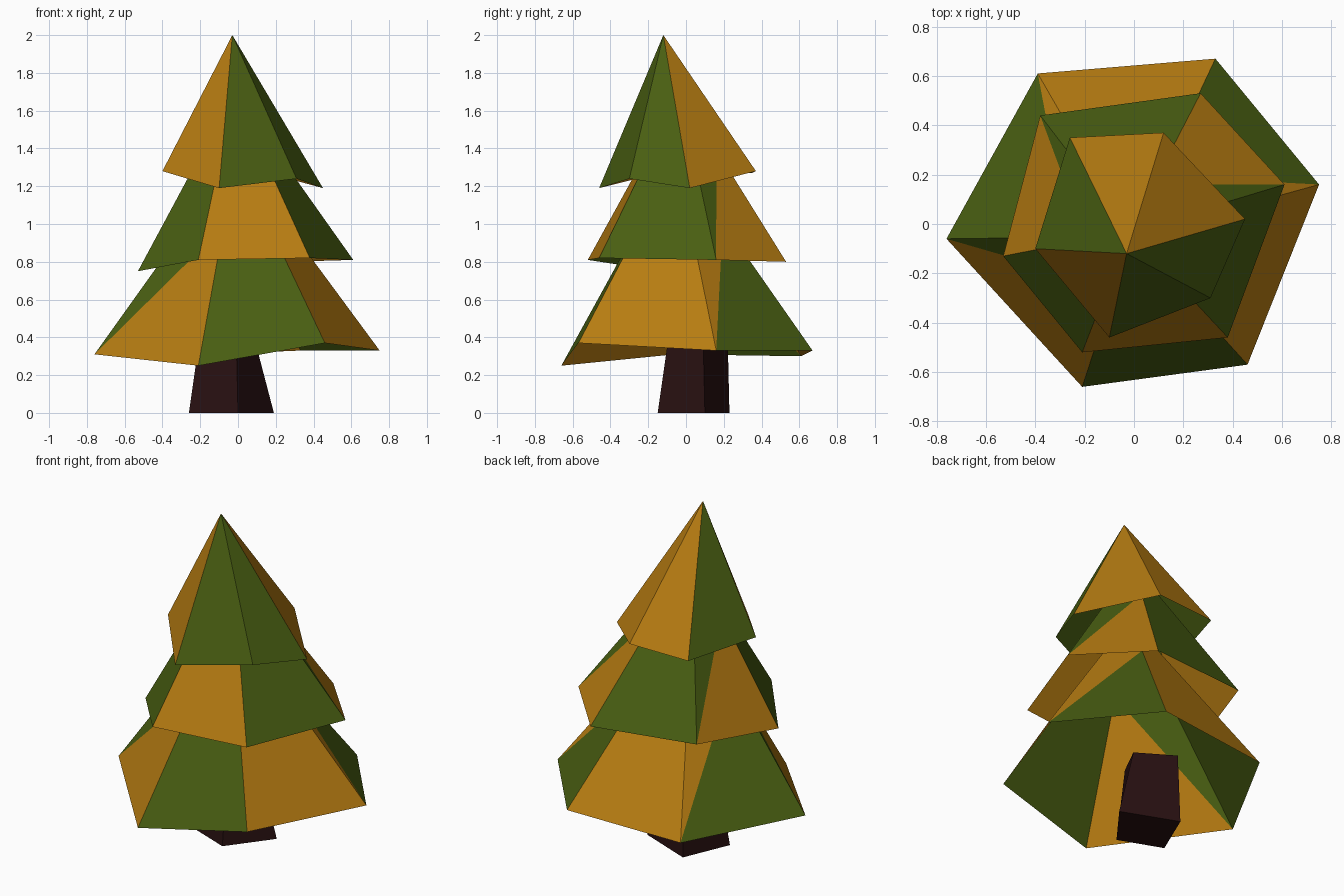
import bpy
import bmesh
from mathutils import Vector

cube = bpy.data.objects.get("Cube")
if cube:
    bpy.data.objects.remove(cube, do_unlink=True)


def material(name, rgb):
    mat = bpy.data.materials.new(name)
    mat.use_nodes = True
    color = (*rgb, 1.0)
    mat.diffuse_color = color
    bsdf = next(n for n in mat.node_tree.nodes if n.type == "BSDF_PRINCIPLED")
    bsdf.inputs["Base Color"].default_value = color
    bsdf.inputs["Roughness"].default_value = 0.9
    return mat


green = material("leaf green", (0.067, 0.114, 0.006))
orange = material("autumn orange", (0.479, 0.205, 0.006))
brown = material("dark bark", (0.021, 0.0052, 0.0056))


def finish(name, bm, mats):
    mesh = bpy.data.meshes.new(name)
    bm.to_mesh(mesh)
    bm.free()
    for mat in mats:
        mesh.materials.append(mat)
    obj = bpy.data.objects.new(name, mesh)
    bpy.context.collection.objects.link(obj)
    return obj


def tier(name, rim, tip, colors, spill=()):
    """Open hexagonal cone; on spill faces the previous colour runs over the edge."""
    bm = bmesh.new()
    ring = [bm.verts.new(p) for p in rim]
    apex = bm.verts.new(tip)
    # a split edge is shared by both neighbouring faces
    mids = {i: bm.verts.new(ring[(i + 1) % 6].co.lerp(Vector(tip), 0.66)) for i in spill}
    for i, start in enumerate(ring):
        end = ring[(i + 1) % 6]
        own = "go".index(colors[i])
        before = "go".index(colors[i - 1])
        lower = mids.get((i - 1) % 6)
        if i in mids:
            bm.faces.new((start, end, mids[i])).material_index = own
            upper = [start, mids[i], apex] + ([lower] if lower else [])
            bm.faces.new(upper).material_index = before
        else:
            loop = [start, end, apex] + ([lower] if lower else [])
            bm.faces.new(loop).material_index = own
    return finish(name, bm, (green, orange))


# Foliage tiers, each rim running left, front, right, back
tier("lower_foliage",
     [(-0.76, -0.06, 0.31), (-0.21, -0.66, 0.25), (0.46, -0.57, 0.37),
      (0.75, 0.16, 0.33), (0.33, 0.67, 0.33), (-0.39, 0.61, 0.30)],
     (-0.01, -0.05, 1.36), "ogogog", (0, 3, 5))
tier("middle_foliage",
     [(-0.53, -0.13, 0.75), (-0.21, -0.52, 0.81), (0.38, -0.46, 0.82),
      (0.61, 0.16, 0.81), (0.27, 0.53, 0.80), (-0.38, 0.44, 0.83)],
     (-0.02, -0.03, 1.70), "gogogo", (3, 5))
tier("top_foliage",
     [(-0.40, -0.10, 1.28), (-0.10, -0.46, 1.19), (0.31, -0.30, 1.24),
      (0.45, 0.02, 1.19), (0.12, 0.37, 1.28), (-0.26, 0.35, 1.27)],
     (-0.03, -0.12, 2.0), "oggoog")

# Four-sided tapered trunk
bm = bmesh.new()
foot = [bm.verts.new((x, y, 0)) for x, y in
        ((0.0, -0.15), (0.19, 0.10), (-0.14, 0.23), (-0.26, -0.05))]
head = [bm.verts.new((x, y, 0.42)) for x, y in
        ((-0.01, -0.09), (0.08, 0.09), (-0.13, 0.22), (-0.20, -0.02))]
for i in range(4):
    j = (i + 1) % 4
    bm.faces.new((foot[i], foot[j], head[j], head[i]))
bm.faces.new(foot[::-1])
bm.faces.new(head)
finish("trunk", bm, (brown,))
